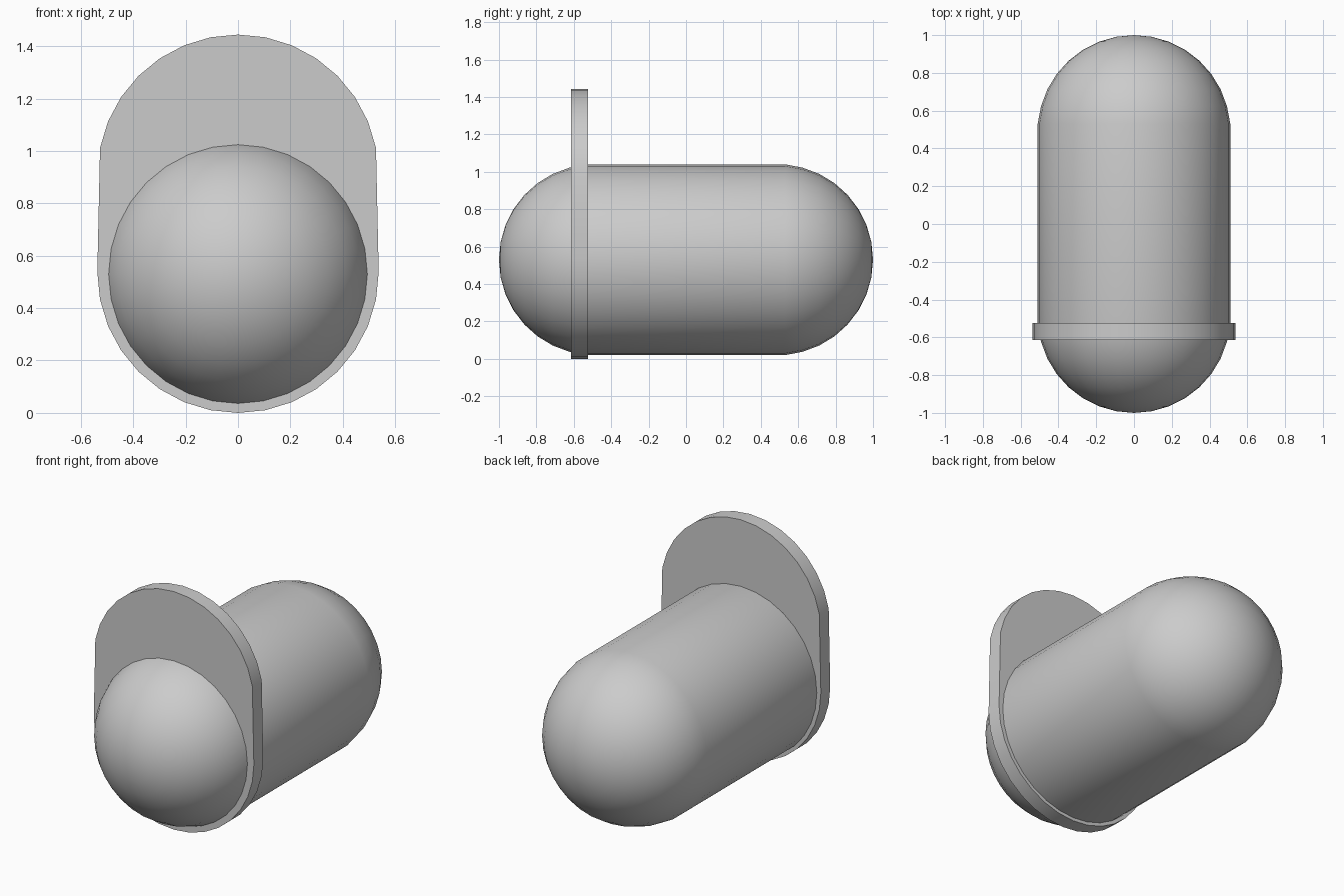
import bpy, bmesh
from math import sin, cos, pi, radians

if "Cube" in bpy.data.objects:
    bpy.data.objects.remove(bpy.data.objects["Cube"])

SIDES = 32


def finish(bm, name):
    bmesh.ops.recalc_face_normals(bm, faces=bm.faces[:])
    mesh = bpy.data.meshes.new(name)
    bm.to_mesh(mesh)
    bm.free()
    obj = bpy.data.objects.new(name, mesh)
    bpy.context.collection.objects.link(obj)
    bpy.ops.object.select_all(action='DESELECT')
    bpy.context.view_layer.objects.active = obj
    obj.select_set(True)
    bpy.ops.object.shade_smooth_by_angle(angle=radians(30))
    return obj


# Capsule body: rings around the y axis, closed at both domed ends
R, CZ, CY = 0.51, 0.53, 0.49
angles = [radians(4.5 + 85.5 * k / 8) for k in range(8)]
half = [(CY + R * sin(a), R * cos(a)) for a in angles]
half[0] = (half[0][0], R)
profile = [(-y, r) for y, r in reversed(half)] + half

bm = bmesh.new()
rings = [[bm.verts.new((r * cos(2 * pi * i / SIDES), y, CZ + r * sin(2 * pi * i / SIDES)))
          for i in range(SIDES)] for y, r in profile]
for a, b in zip(rings, rings[1:]):
    for i in range(SIDES):
        j = (i + 1) % SIDES
        bm.faces.new((a[i], a[j], b[j], b[i]))
for ring, y in ((rings[0], -1), (rings[-1], 1)):
    tip = bm.verts.new((0, y, CZ))
    for i in range(SIDES):
        bm.faces.new((ring[i], ring[(i + 1) % SIDES], tip))
finish(bm, "capsule_body")

# Upright collar plate: a disc whose upper half is stretched upwards
PR, LIFT = 0.537, 0.37
bm = bmesh.new()
outline = []
for i in range(SIDES):
    a = 2 * pi * i / SIDES
    lift = LIFT if sin(a) > 0.01 else 0
    outline.append(bm.verts.new((PR * cos(a), -0.615, PR + PR * sin(a) + lift)))
face = bm.faces.new(outline)
ext = bmesh.ops.extrude_face_region(bm, geom=[face], use_keep_orig=True)
moved = [g for g in ext["geom"] if isinstance(g, bmesh.types.BMVert)]
bmesh.ops.translate(bm, verts=moved, vec=(0, 0.09, 0))
finish(bm, "collar_plate")
